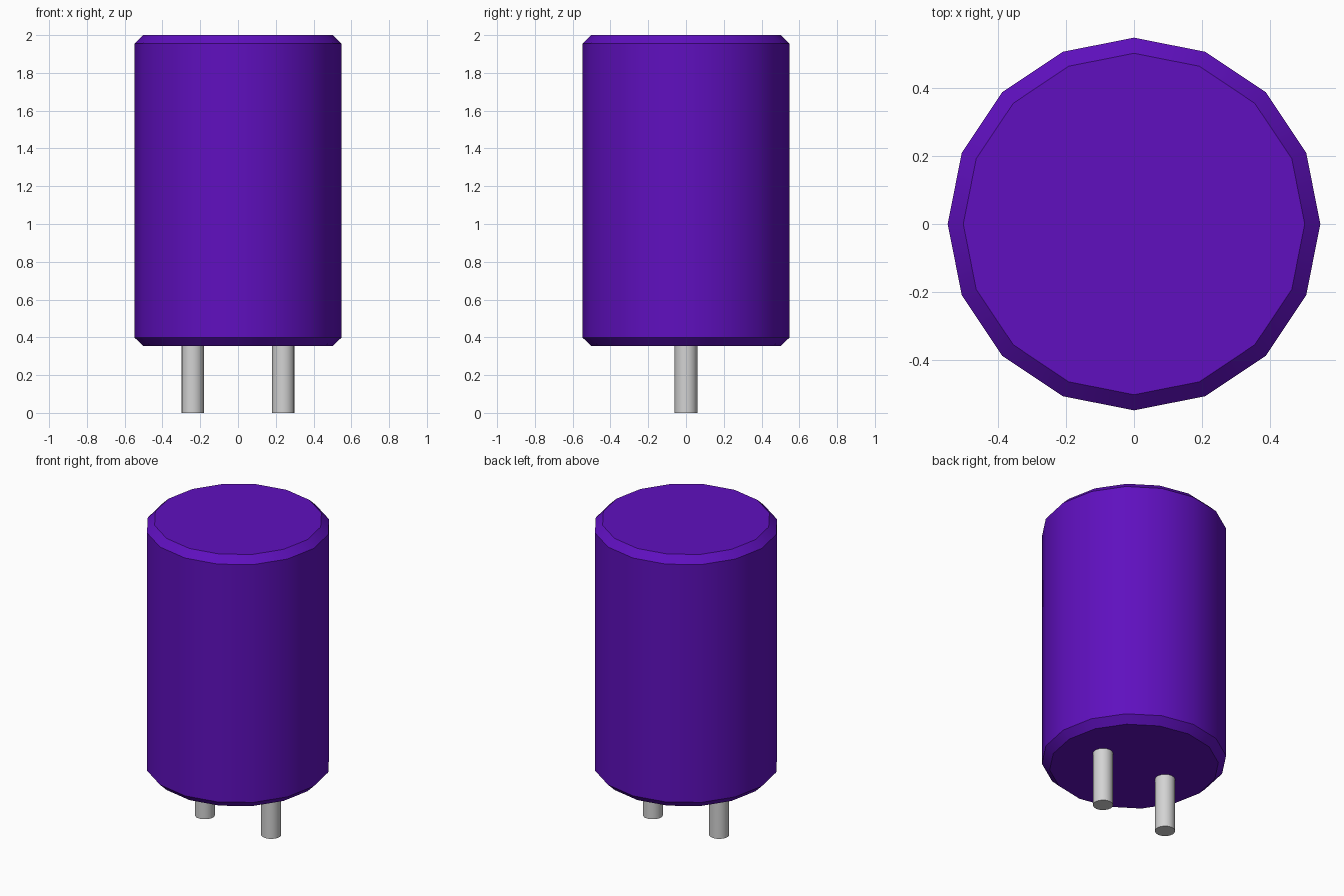
import bpy
import math

default = bpy.data.objects.get("Cube")
if default:
    bpy.data.objects.remove(default, do_unlink=True)


def make_material(name, colour, roughness):
    mat = bpy.data.materials.new(name)
    mat.use_nodes = True
    mat.diffuse_color = colour
    shader = mat.node_tree.nodes["Principled BSDF"]
    shader.inputs["Base Color"].default_value = colour
    shader.inputs["Roughness"].default_value = roughness
    return mat


def make_cylinder(name, x, radius, bottom, top, mat, bevel=0.0):
    bpy.ops.mesh.primitive_cylinder_add(
        vertices=16, radius=radius, depth=top - bottom,
        location=(x, 0, (bottom + top) / 2))
    obj = bpy.context.object
    obj.name = name
    obj.data.materials.append(mat)
    if bevel:
        mod = obj.modifiers.new("Chamfer", 'BEVEL')
        mod.width = bevel
        mod.segments = 1
        mod.limit_method = 'ANGLE'
        mod.angle_limit = math.radians(60)
        bpy.ops.object.modifier_apply(modifier=mod.name)
    bpy.ops.object.shade_smooth_by_angle(angle=math.radians(30))
    return obj


purple = make_material("purple", (0.115, 0.005, 0.52, 1), 0.5)
grey = make_material("light grey metal", (0.65, 0.65, 0.65, 1), 0.4)

# Chamfered can
make_cylinder("body", 0, 0.548, 0.354, 2.0, purple, bevel=0.045)

# Two pins, set slightly into the can
for side, sign in (("left", 1), ("right", -1)):
    make_cylinder(side + "_pin", sign * 0.24, 0.06, 0.0, 0.4, grey)
